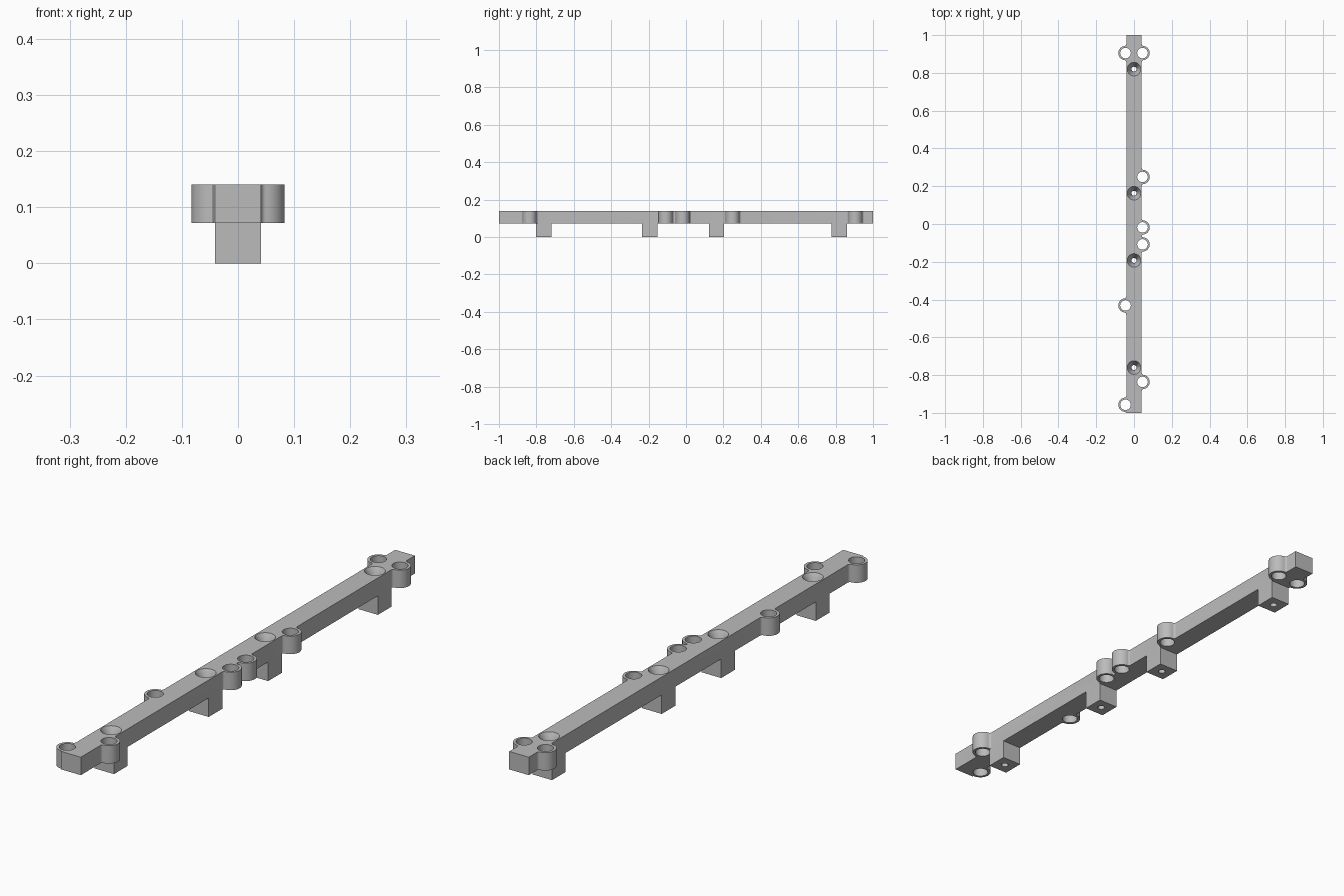
import bpy, bmesh
from math import atan2, cos, sin, sqrt, pi

if "Cube" in bpy.data.objects:
    bpy.data.objects.remove(bpy.data.objects["Cube"])

EDGE, TOP, UNDER = 0.041, 0.14, 0.072      # bar half width, top and underside
RING_X, RING_R, HOLE_R = 0.045, 0.038, 0.028
FEET = (-0.76, -0.193, 0.163, 0.82)
# y position and fillet radius of each lug
RIGHT = ((-0.836, 0.01), (-0.108, 0.007), (-0.018, 0.007), (0.249, 0.01), (0.905, 0.01))
LEFT = ((-0.957, 0.01), (-0.431, 0.01), (0.905, 0.01))

gray = bpy.data.materials.new("light gray")
gray.use_nodes = True
gray.diffuse_color = (0.5, 0.5, 0.5, 1)
gray.node_tree.nodes["Principled BSDF"].inputs["Base Color"].default_value = (0.5, 0.5, 0.5, 1)


def make_object(name, bm):
    bmesh.ops.recalc_face_normals(bm, faces=bm.faces[:])
    mesh = bpy.data.meshes.new(name)
    bm.to_mesh(mesh)
    bm.free()
    mesh.materials.append(gray)
    obj = bpy.data.objects.new(name, mesh)
    bpy.context.collection.objects.link(obj)
    return obj


def arc(cx, cy, r, start, end, steps):
    angles = [start + (end - start) * i / steps for i in range(steps + 1)]
    return [(cx + r * cos(a), cy + r * sin(a)) for a in angles]


def side_outline(lugs):
    """Bar edge from front to back, with a filleted round lug at each position."""
    pts = [(EDGE, -1)]
    for y, f in lugs:
        dx = EDGE + f - RING_X
        dy = sqrt((RING_R + f) ** 2 - dx ** 2)
        turn, lug = atan2(dy, -dx), atan2(dy, dx)
        at_end = y - dy < -1
        if not at_end:
            pts += arc(EDGE + f, y - dy, f, pi, turn, 6)[:-1]
        pts += arc(RING_X, y, RING_R, -pi / 2 if at_end else -lug, lug, 24)
        pts += arc(EDGE + f, y + dy, f, -turn, -pi, 6)[1:]
    return pts + [(EDGE, 1)]


def extrude_profile(bm, pts, z0, z1):
    face = bm.faces.new([bm.verts.new((x, y, z0)) for x, y in pts])
    new = bmesh.ops.extrude_face_region(bm, geom=[face])["geom"]
    bmesh.ops.translate(bm, vec=(0, 0, z1 - z0),
                        verts=[v for v in new if isinstance(v, bmesh.types.BMVert)])


def add_lathe(bm, x, y, profile, steps=32):
    """Closed turned solid from (radius, height) pairs."""
    rings = [[bm.verts.new((px, py, z)) for px, py in arc(x, y, r, 0, 2 * pi, steps)[:-1]]
             for r, z in profile]
    for a, b in zip(rings, rings[1:]):
        for i in range(steps):
            j = (i + 1) % steps
            bm.faces.new((a[i], a[j], b[j], b[i]))
    bm.faces.new(rings[0])
    bm.faces.new(rings[-1])


def apply_boolean(target, tool, operation):
    mod = target.modifiers.new(operation.lower(), 'BOOLEAN')
    mod.operation, mod.solver, mod.object = operation, 'EXACT', tool
    bpy.context.view_layer.objects.active = target
    bpy.ops.object.modifier_apply(modifier=mod.name)
    bpy.data.objects.remove(tool)


# Bar with its lugs
bm = bmesh.new()
outline = side_outline(RIGHT) + [(-x, y) for x, y in reversed(side_outline(LEFT))]
extrude_profile(bm, outline, UNDER, TOP)
bar = make_object("mounting_bar", bm)

# Square feet under the bar
bm = bmesh.new()
for y in FEET:
    square = [(sx * EDGE, y + sy * EDGE) for sx, sy in ((-1, -1), (1, -1), (1, 1), (-1, 1))]
    extrude_profile(bm, square, 0, 0.1)
apply_boolean(bar, make_object("feet", bm), 'UNION')

# Straight holes in the lugs and countersunk holes through the feet
bm = bmesh.new()
for sign, lugs in ((1, RIGHT), (-1, LEFT)):
    for y, _ in lugs:
        add_lathe(bm, sign * RING_X, y, ((HOLE_R, 0.05), (HOLE_R, 0.16)))
for y in FEET:
    add_lathe(bm, 0, y, ((0.013, -0.02), (0.013, 0.1), (0.036, TOP), (0.036, 0.16)))
apply_boolean(bar, make_object("hole_cutters", bm), 'DIFFERENCE')

# Smooth the round walls, keep the corners sharp
bpy.ops.object.select_all(action='DESELECT')
bar.select_set(True)
bpy.context.view_layer.objects.active = bar
bpy.ops.object.shade_smooth_by_angle(angle=0.6)
